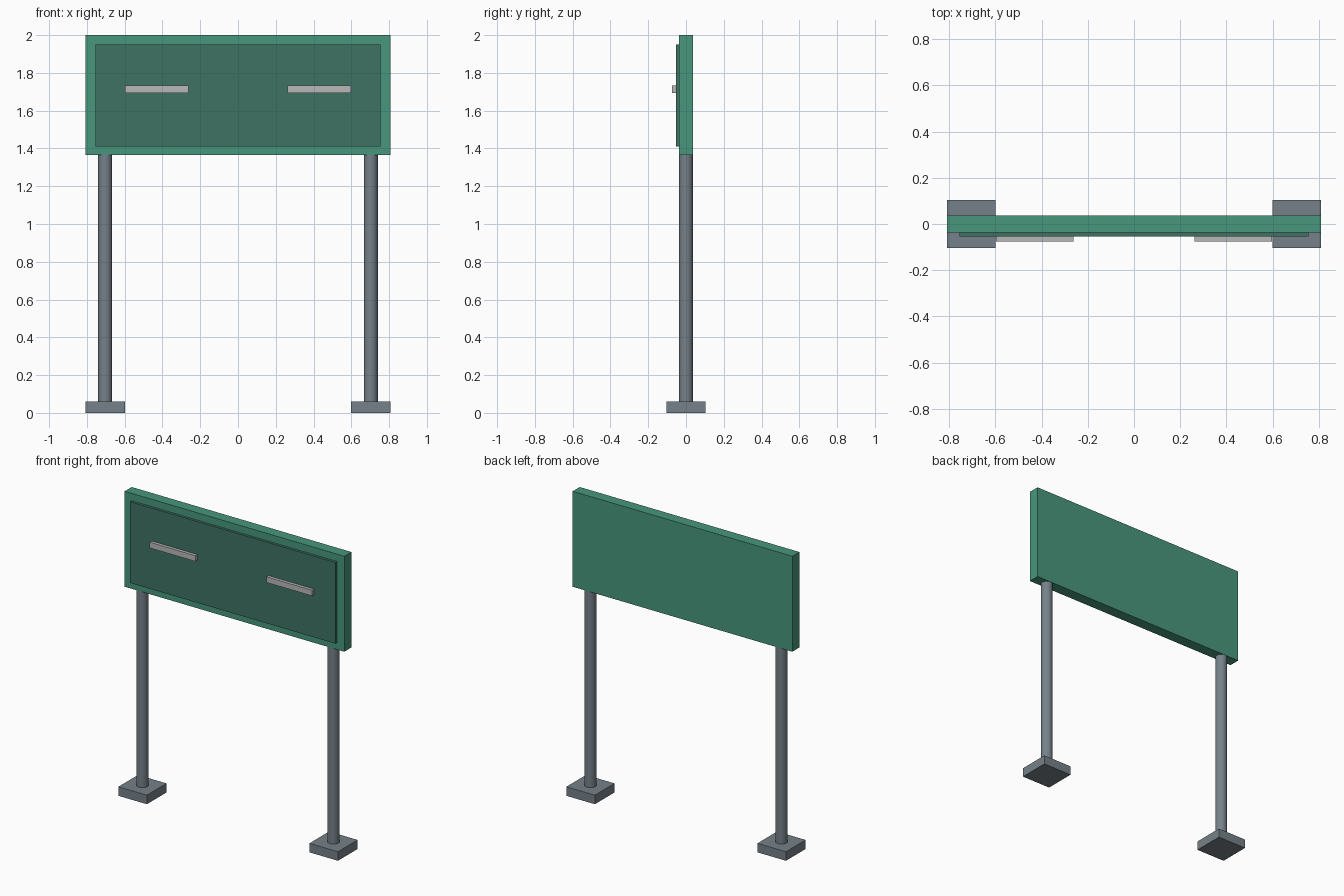
import bpy
import math

if "Cube" in bpy.data.objects:
    bpy.data.objects.remove(bpy.data.objects["Cube"])


def material(name, rgb):
    m = bpy.data.materials.new(name)
    m.diffuse_color = (*rgb, 1.0)
    m.use_nodes = True
    m.node_tree.nodes["Principled BSDF"].inputs["Base Color"].default_value = m.diffuse_color
    return m


green = material("green", (0.065, 0.31, 0.20))
dark_green = material("dark green", (0.05, 0.17, 0.13))
steel = material("steel grey", (0.18, 0.22, 0.25))
light = material("light grey", (0.48, 0.48, 0.48))


def box(name, x, y, z, mat):
    """Box from (min, max) ranges along each axis."""
    bpy.ops.mesh.primitive_cube_add(size=1, location=[(a + b) / 2 for a, b in (x, y, z)])
    ob = bpy.context.object
    ob.name = name
    ob.scale = [b - a for a, b in (x, y, z)]
    bpy.ops.object.transform_apply(location=False, rotation=False, scale=True)
    ob.data.materials.append(mat)
    return ob


# Sign board and its raised front face
box("sign_board", (-0.808, 0.808), (-0.037, 0.037), (1.365, 2.0), green)
box("sign_face", (-0.755, 0.755), (-0.054, -0.036), (1.411, 1.951), dark_green)

BASE_HALF, BASE_TOP, POST_X = 0.105, 0.06, 0.703
for side, s in (("left", -1), ("right", 1)):
    # Raised bar on the face
    box(f"{side}_bar", sorted((s * 0.262, s * 0.597)), (-0.075, -0.053), (1.694, 1.732), light)

    # Square foot
    cx = s * POST_X
    box(f"{side}_foot", (cx - BASE_HALF, cx + BASE_HALF), (-0.103, 0.103), (0, BASE_TOP), steel)

    # Round post between foot and board
    bpy.ops.mesh.primitive_cylinder_add(vertices=16, radius=0.037, depth=1.365 - BASE_TOP,
                                        location=(cx, 0, (1.365 + BASE_TOP) / 2))
    post = bpy.context.object
    post.name = f"{side}_post"
    post.data.materials.append(steel)
    bpy.ops.object.shade_smooth_by_angle(angle=math.radians(30))
